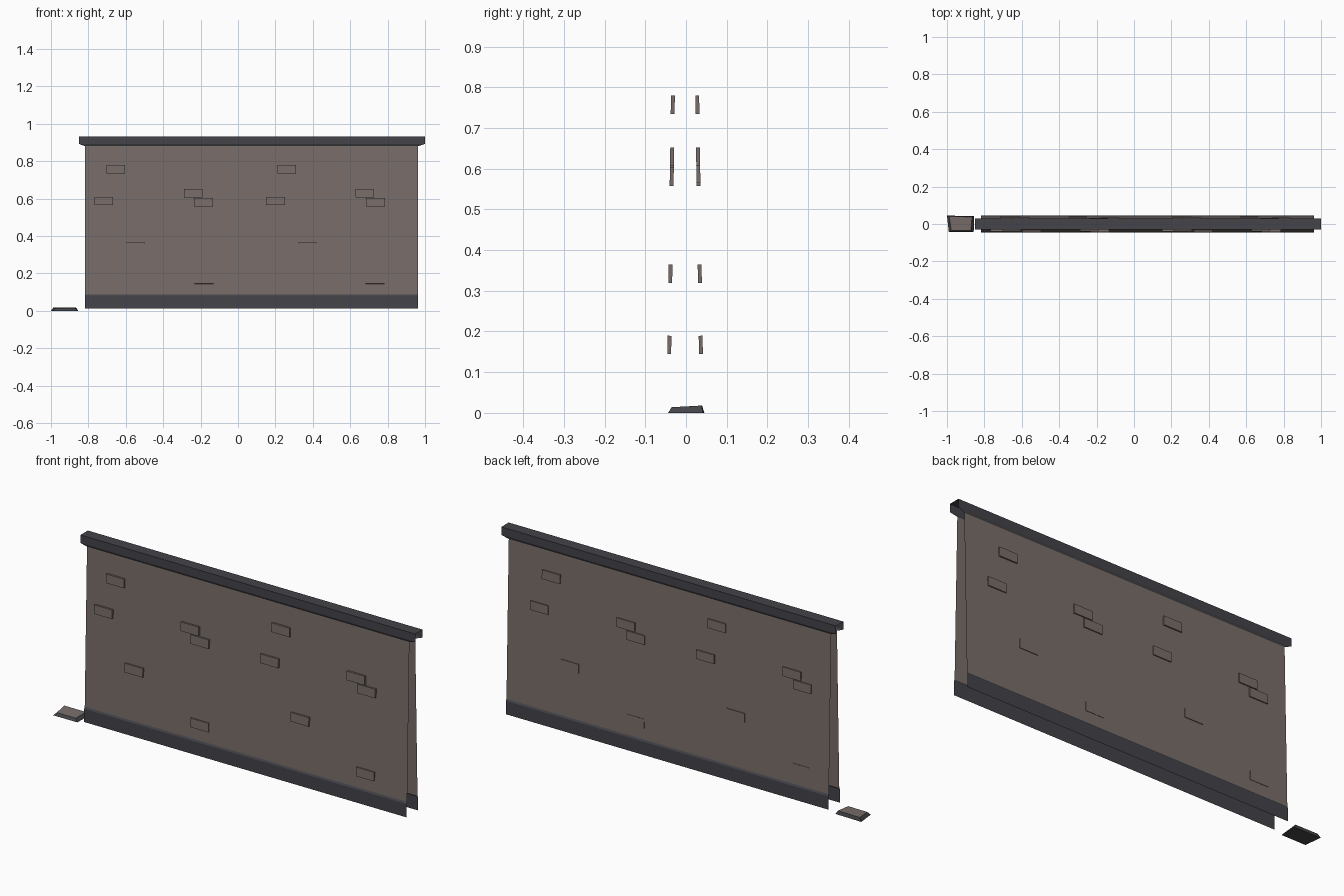
import bpy, bmesh
from mathutils import Matrix, Vector

if "Cube" in bpy.data.objects:
    bpy.data.objects.remove(bpy.data.objects["Cube"])

def material(name, rgb):
    m = bpy.data.materials.new(name)
    m.diffuse_color = (*rgb, 1)
    m.use_nodes = True
    m.node_tree.nodes["Principled BSDF"].inputs["Base Color"].default_value = m.diffuse_color
    return m

STONE = material("brown_stone", (0.19, 0.155, 0.143))
TRIM = material("dark_trim", (0.058, 0.058, 0.067))

def finish(bm, name, *mats):
    me = bpy.data.meshes.new(name)
    bm.to_mesh(me)
    bm.free()
    for m in mats:
        me.materials.append(m)
    ob = bpy.data.objects.new(name, me)
    bpy.context.collection.objects.link(ob)
    return ob

def sheet(name, profile, mat):
    """Open sheet swept along x; profile rows are (y, z, x_left, x_right)."""
    bm = bmesh.new()
    rows = [(bm.verts.new((l, y, z)), bm.verts.new((r, y, z))) for y, z, l, r in profile]
    for (a, b), (c, d) in zip(rows, rows[1:]):
        bm.faces.new((a, b, d, c))
    return finish(bm, name, mat)

L, R = -0.818, 0.963          # wall ends
CL, CR = -0.85, 1.0           # cap ends

# Leaning wall faces and skirting, front and back
for side, s in (("front", -1), ("back", 1)):
    wall = [(s * 0.041, 0.088, L, R), (s * 0.023, 0.88, L, R)]
    skirt = [(s * 0.0455, 0.013, L, R), (s * 0.0455, 0.079, L, R), (s * 0.041, 0.088, L, R)]
    if s > 0:
        wall.reverse()
        skirt.reverse()
    sheet(side + "_wall", wall, STONE)
    sheet(side + "_skirting", skirt, TRIM)

# Cap, open at both ends, flaring out from the wall top
sheet("cap", [(-0.023, 0.88, L, R), (-0.029, 0.892, CL, CR), (-0.029, 0.932, CL, CR),
              (0.029, 0.932, CL, CR), (0.029, 0.892, CL, CR), (0.023, 0.88, L, R)], TRIM)

# Raised bricks; the back set is the front set turned half round
BRICKS = [(-0.654, 0.757), (-0.718, 0.587), (-0.24, 0.629), (-0.185, 0.58),
          (0.26, 0.757), (0.20, 0.587), (0.677, 0.629), (0.735, 0.58),
          (-0.546, 0.342), (-0.182, 0.167), (0.371, 0.342), (0.733, 0.167)]
half_turn = (Matrix.Translation((0.035, -0.0023, 0)) @ Matrix.Rotation(3.14159265, 4, 'Z')
             @ Matrix.Translation((-0.035, 0.0023, 0)))
for side, turn in (("front", Matrix.Identity(4)), ("back", half_turn)):
    bm = bmesh.new()
    for x, z in BRICKS:
        place = (Matrix.Translation((x, -0.0433 + 0.0143 * z, z))
                 @ Matrix.Rotation(-0.018, 4, 'X') @ Matrix.Diagonal((0.10, 0.0095, 0.045, 1)))
        bmesh.ops.create_cube(bm, size=1, matrix=turn @ place)
    finish(bm, side + "_bricks", STONE)

# Loose flat stone beside the wall: brown top, dark sloping sides
bm = bmesh.new()
low = [(-1.0, 0.045, 0), (-0.998 + 0.008, -0.044, 0), (-0.857, -0.044, 0), (-0.855, 0.042, 0)]
top = [(-0.988, 0.040, 0.017), (-0.977, -0.035, 0.013), (-0.872, -0.035, 0.014), (-0.866, 0.038, 0.018)]
lo = [bm.verts.new(p) for p in low]
up = [bm.verts.new(p) for p in top]
bm.faces.new(lo[::-1])
bm.faces.new(up)
for i in range(4):
    j = (i + 1) % 4
    bm.faces.new((lo[i], lo[j], up[j], up[i]))
bmesh.ops.recalc_face_normals(bm, faces=bm.faces)
for f in bm.faces:
    f.material_index = 0 if f.normal.z > 0.9 else 1
finish(bm, "loose_stone", STONE, TRIM)
